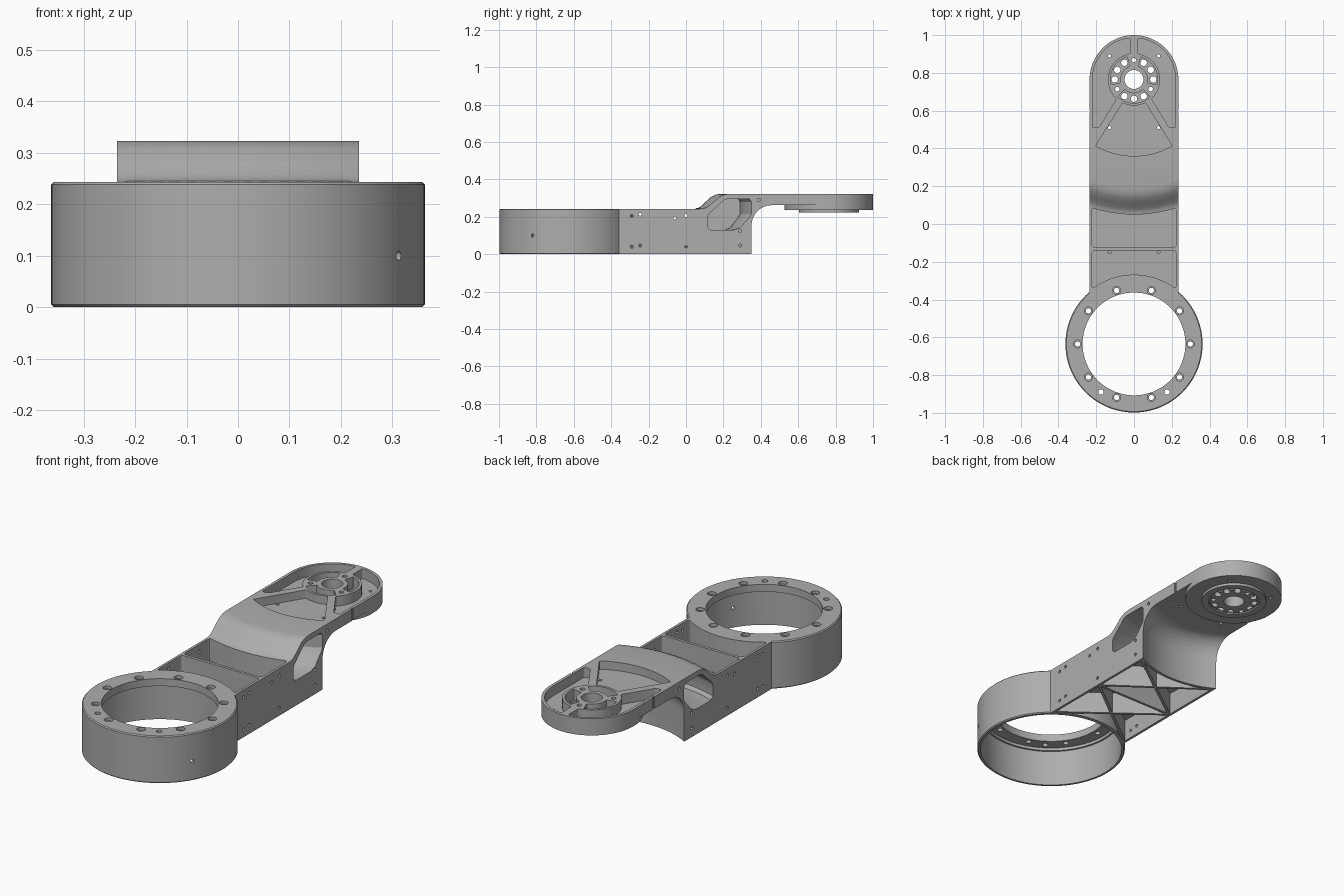
import bpy, bmesh
from math import sin, cos, radians, acos, degrees
from mathutils import Vector

if "Cube" in bpy.data.objects:
    bpy.data.objects.remove(bpy.data.objects["Cube"])

HEAD, RING = 0.765, -0.635      # y of the two joint axes
W, TOP, DECK = 0.235, 0.323, 0.243

metal = bpy.data.materials.new("machined grey")
metal.use_nodes = True
metal.diffuse_color = (0.42, 0.42, 0.42, 1)
metal.node_tree.nodes["Principled BSDF"].inputs["Base Color"].default_value = (0.42, 0.42, 0.42, 1)


def arc(cy, r, a0, a1, n=32, cx=0):
    """Points on an arc, angles in degrees."""
    return [(cx + r * cos(radians(a0 + (a1 - a0) * i / n)),
             cy + r * sin(radians(a0 + (a1 - a0) * i / n))) for i in range(n + 1)]


def circle(x, y, r, n=20):
    return arc(y, r, 0, 360, n, x)[:-1]


def finish(name, bm):
    bmesh.ops.recalc_face_normals(bm, faces=bm.faces)
    mesh = bpy.data.meshes.new(name)
    bm.to_mesh(mesh)
    bm.free()
    mesh.materials.append(metal)
    ob = bpy.data.objects.new(name, mesh)
    bpy.context.collection.objects.link(ob)
    return ob


def solid(name, parts, axis="z", fillet=0):
    """Extrude each (outline, low, high) along an axis into one object."""
    bm = bmesh.new()
    for outline, lo, hi in parts:
        put = (lambda p, h: (p[0], p[1], h)) if axis == "z" else (lambda p, h: (h, p[0], p[1]))
        low = [bm.verts.new(put(p, lo)) for p in outline]
        high = [bm.verts.new(put(p, hi)) for p in outline]
        bm.faces.new(low)
        bm.faces.new(high)
        rails = []
        for i in range(len(low)):
            j = (i + 1) % len(low)
            bm.faces.new((low[i], low[j], high[j], high[i]))
            rails.append((low[i], high[i]))
        if fillet:
            bm.normal_update()
            bmesh.ops.recalc_face_normals(bm, faces=bm.faces)
            edges = [bm.edges.get(r) for r in rails]
            sharp = [e for e in edges if e.calc_face_angle(0) > 0.5]
            bmesh.ops.bevel(bm, geom=sharp, offset=fillet, segments=4, profile=0.5,
                            affect="EDGES", clamp_overlap=True)
    return finish(name, bm)


def lathe(name, profile, cy, closed=True, steps=128):
    """Spin an (r, z) profile about a vertical axis at y = cy."""
    bm = bmesh.new()
    vs = [bm.verts.new((r, cy, z)) for r, z in profile]
    es = [bm.edges.new(p) for p in zip(vs, vs[1:])]
    if closed:
        es.append(bm.edges.new((vs[-1], vs[0])))
    bmesh.ops.spin(bm, geom=vs + es, cent=(0, cy, 0), axis=(0, 0, 1),
                   angle=radians(360), steps=steps)
    bmesh.ops.remove_doubles(bm, verts=bm.verts, dist=1e-5)
    return finish(name, bm)


def combine(target, tool, operation="DIFFERENCE"):
    mod = target.modifiers.new("boolean", "BOOLEAN")
    mod.operation, mod.object, mod.solver = operation, tool, "EXACT"
    bpy.context.view_layer.objects.active = target
    bpy.ops.object.modifier_apply(modifier=mod.name)
    bpy.data.objects.remove(tool)


def mirror(outline):
    return [(-x, y) for x, y in reversed(outline)]


def both(outline, lo, hi):
    return [(outline, lo, hi), (mirror(outline), lo, hi)]


# Arm blank with the large ring
arm = solid("arm_link", [(arc(HEAD, W, 0, 180, 64) + [(-W, RING), (W, RING)], 0, TOP)])

# Stepped top with a smooth ramp, and the hollow underside of the raised head
combine(arm, lathe("ramp_cut", [(0.575, 0.5), (0.575, TOP), (0.605, 0.319), (0.63, 0.307),
        (0.66, 0.28), (0.685, 0.257), (0.70, 0.248), (0.725, DECK), (2, DECK), (2, 0.5)], HEAD))
curve = [(0.387 + 0.09 * cos(radians(a)), 0.15 + 0.112 * sin(radians(a))) for a in range(0, 91, 10)]
combine(arm, lathe("under_cut", [(0, -0.1), (0.477, -0.1)] + curve +
        [(0.238, 0.262), (0.238, 0.237), (0.16, 0.237), (0.16, 0.224), (0.125, 0.224),
         (0.125, 0.232), (0.115, 0.232), (0.115, 0.224), (0, 0.224)], HEAD, closed=False))
combine(arm, lathe("ring", [(0, 0), (0.358, 0), (0.363, 0.005), (0.363, DECK - 0.005),
        (0.358, DECK), (0, DECK)], RING, closed=False), "UNION")

# Ring bore: thin skirt below a bolted flange
combine(arm, lathe("bore_cut", [(0, -0.1), (0.347, -0.1), (0.347, 0.19), (0.338, 0.19),
        (0.338, 0.205), (0.272, 0.205), (0.272, 0.4), (0, 0.4)], RING, closed=False))

# Deck pockets, bounded by arcs about the joint axes
IN = 0.222


def span(r):
    return degrees(acos(IN / r))


front = arc(RING, 0.367, 180 - span(0.367), span(0.367))
back = arc(HEAD, 0.715, -span(0.715), span(0.715) - 180)
combine(arm, solid("deck_pockets", [(front + [(IN, -0.14), (-IN, -0.14)], 0.13, 0.4),
        ([(-IN, -0.125), (IN, -0.125)] + back, 0.13, 0.4)], fillet=0.015))

# Underside pocket, crossed later by ribs
heel = arc(HEAD, 0.492, -span(0.492), span(0.492) - 180)
combine(arm, solid("belly_pocket", [(front + heel, -0.1, 0.115)], fillet=0.012))

# Side windows: a swept cavity divided by a centre wall
window = lathe("window_cut", [(0.69, 0.145), (0.675, 0.13), (0.56, 0.13), (0.53, 0.142), (0.488, 0.195),
        (0.477, 0.215), (0.477, 0.28), (0.487, 0.296), (0.59, 0.296), (0.61, 0.288),
        (0.685, 0.215), (0.69, 0.2)], HEAD)
keep = solid("window_sides", [([(-0.1, 0), (0.45, 0), (0.45, 0.4), (-0.1, 0.4)], s * 0.015, s * 0.3)
                              for s in (-1, 1)], axis="x")
combine(window, keep, "INTERSECT")
combine(arm, window)

# Head pockets: two side pockets and a fan
side = (arc(HEAD, 0.22, 85, 0) + [(0.22, 0.51), (0.187, 0.51)] + arc(HEAD, 0.138, -48, 82))
combine(arm, solid("side_pockets", both(side, 0.272, 0.5), fillet=0.012))
fan = arc(HEAD, 0.405, -60, -120) + arc(HEAD, 0.138, -116, -64)
combine(arm, solid("fan_pocket", [(fan, 0.28, 0.5)], fillet=0.015))

# Hub: kidney recesses around the bolt circle
kidneys = [arc(HEAD, 0.125, a, b) + arc(HEAD, 0.073, b, a)
           for a, b in ((-13, 73), (107, 193), (227, 313))]
combine(arm, solid("hub_recesses", [(k, 0.265, 0.5) for k in kidneys], fillet=0.015))

# Vertical holes: hub bore, hub bolts, flange bolts, small pins
holes = [(circle(0, HEAD, 0.05, 40), 0, 0.5)]
for i in range(12):
    a = radians(30 * i)
    r = 0.012 if i in (3, 7, 11) else 0.017
    holes.append((circle(0.102 * cos(a), HEAD + 0.102 * sin(a), r), 0, 0.5))
sinks = []
for i in range(10):
    a = radians(36 * i)
    x, y = 0.298 * cos(a), RING + 0.298 * sin(a)
    holes.append((circle(x, y, 0.014), 0.15, 0.5))
    sinks.append((circle(x, y, 0.021), DECK - 0.015, 0.5))
holes += both(circle(0.175, -0.89, 0.014), 0.15, 0.5)
for y in (0.51, 0.89):
    holes += both(circle(0.13, y, 0.008, 12), 0.15, 0.5)
holes += both(circle(0.13, -0.149, 0.008, 12), 0.12, 0.5)
combine(arm, solid("vertical_holes", holes))
combine(arm, solid("counterbores", sinks))

# Side pin holes and the small notches beside the head
pins = [(-0.29, 0.205), (-0.245, 0.213), (-0.06, 0.193), (0, 0.207), (-0.29, 0.04),
        (-0.245, 0.046), (0, 0.04), (0.29, 0.125), (0.29, 0.046), (0.39, 0.29)]
combine(arm, solid("pin_holes", [(circle(y, z, 0.008, 12), s * 0.218, s * 0.3)
                                 for y, z in pins for s in (-1, 1)], axis="x"))
notch = [(0.229, 0.59), (0.3, 0.59), (0.3, 0.602), (0.229, 0.602)]
combine(arm, solid("notches", both(notch, 0.2, 0.5)))

# Radial hole through the ring skirt
drill = solid("skirt_hole", [(circle(0, 0.1, 0.009, 16), 0.3, 0.45)], axis="x")
drill.rotation_euler.z = radians(-30.6)
drill.location.y = RING
bpy.context.view_layer.update()
combine(arm, drill)


# Ribs under the arm: a cross wall and a diagonal cross in each bay
def rib(name, p, q, thick=0.014):
    p, q = Vector(p), Vector(q)
    n = (q - p).orthogonal().normalized() * thick / 2
    return solid(name, [([tuple(v) for v in (p + n, q + n, q - n, p - n)], 0.002, 0.12)])


rib("cross_rib", (-0.228, 0), (0.228, 0))
for bay, y0, y1 in (("front", -0.345, 0), ("rear", 0, 0.325)):
    for s, label in ((-1, "right"), (1, "left")):
        rib(f"{bay}_{label}_diagonal_rib", (-s * 0.226, y0), (s * 0.226, y1))

# Smooth curved walls, crisp edges
for ob in bpy.context.scene.objects:
    ob.select_set(ob.type == "MESH")
bpy.context.view_layer.objects.active = arm
bpy.ops.object.shade_smooth_by_angle(angle=radians(28))
